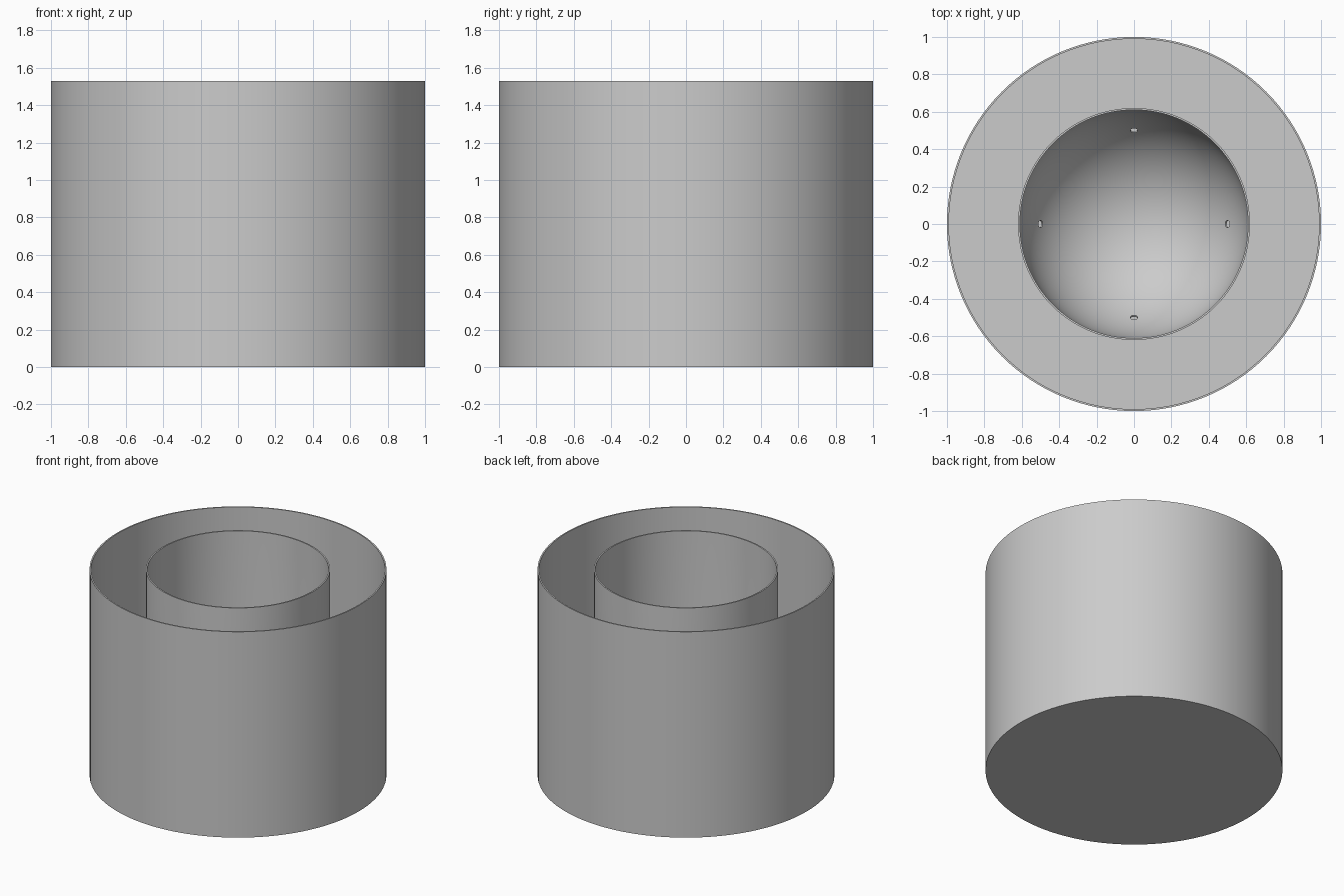
import bpy, bmesh
from math import sin, cos, pi, radians
from mathutils import Vector

cube = bpy.data.objects.get("Cube")
if cube:
    bpy.data.objects.remove(cube)

HEIGHT, WALL = 1.53, 0.01
OUTER_R, INNER_R = 1.0, 0.62
SIDES = 128
bowl_centre = Vector((0, 0, WALL + INNER_R))

grey = bpy.data.materials.new("plain grey")
grey.use_nodes = True
grey.diffuse_color = (0.6, 0.6, 0.6, 1)
grey.node_tree.nodes["Principled BSDF"].inputs["Base Color"].default_value = grey.diffuse_color


def lathe(name, profile):
    """Turn a radius/height profile around the z axis."""
    bm = bmesh.new()
    verts = [bm.verts.new((r, 0, z)) for r, z in profile]
    edges = [bm.edges.new(pair) for pair in zip(verts, verts[1:])]
    bmesh.ops.spin(bm, geom=verts + edges, cent=(0, 0, 0), axis=(0, 0, 1),
                   angle=2 * pi, steps=SIDES, use_merge=True)
    bmesh.ops.remove_doubles(bm, verts=bm.verts, dist=1e-5)
    bmesh.ops.recalc_face_normals(bm, faces=bm.faces)
    mesh = bpy.data.meshes.new(name)
    bm.to_mesh(mesh)
    bm.free()
    mesh.materials.append(grey)
    obj = bpy.data.objects.new(name, mesh)
    bpy.context.collection.objects.link(obj)
    return obj


def bowl_arc(radius, steps=32):
    """Quarter circle from the bottom pole to the equator."""
    return [(radius * sin(a), bowl_centre.z - radius * cos(a))
            for a in (i * pi / 2 / steps for i in range(steps + 1))]


# Outer pot: thin wall and flat floor
outer_pot = lathe("outer_pot", [
    (0, 0), (OUTER_R, 0), (OUTER_R, HEIGHT), (OUTER_R - WALL, HEIGHT),
    (OUTER_R - WALL, WALL), (0, WALL)])

# Inner pot: thin tube ending in a round bowl that rests on the floor
inner_pot = lathe("inner_pot", bowl_arc(INNER_R) + [
    (INNER_R, HEIGHT), (INNER_R - WALL, HEIGHT)] + bowl_arc(INNER_R - WALL)[::-1])

# Four drain holes drilled square to the bowl
tilt = radians(55)
for i in range(4):
    turn = i * pi / 2
    direction = Vector((sin(tilt) * cos(turn), sin(tilt) * sin(turn), -cos(tilt)))
    bpy.ops.mesh.primitive_cylinder_add(
        vertices=24, radius=0.02, depth=0.1,
        location=bowl_centre + direction * (INNER_R - WALL / 2),
        rotation=direction.to_track_quat('Z', 'Y').to_euler())
    drill = bpy.context.object
    drill.name = f"drain_hole_cutter_{i + 1}"
    drill.data.materials.append(grey)
    drill.hide_render = True
    drill.hide_set(True)
    cut = inner_pot.modifiers.new(f"drain_hole_{i + 1}", 'BOOLEAN')
    cut.operation, cut.solver, cut.object = 'DIFFERENCE', 'EXACT', drill

# Apply the holes, then remove the cutters
bpy.context.view_layer.update()
evaluated = inner_pot.evaluated_get(bpy.context.evaluated_depsgraph_get())
drilled = bpy.data.meshes.new_from_object(evaluated)
inner_pot.modifiers.clear()
inner_pot.data = drilled
for obj in [o for o in bpy.data.objects if o.name.startswith("drain_hole_cutter")]:
    bpy.data.objects.remove(obj)

# Smooth walls with crisp rims
bpy.ops.object.select_all(action='DESELECT')
for obj in (outer_pot, inner_pot):
    obj.select_set(True)
bpy.context.view_layer.objects.active = outer_pot
bpy.ops.object.shade_smooth_by_angle(angle=radians(30))
